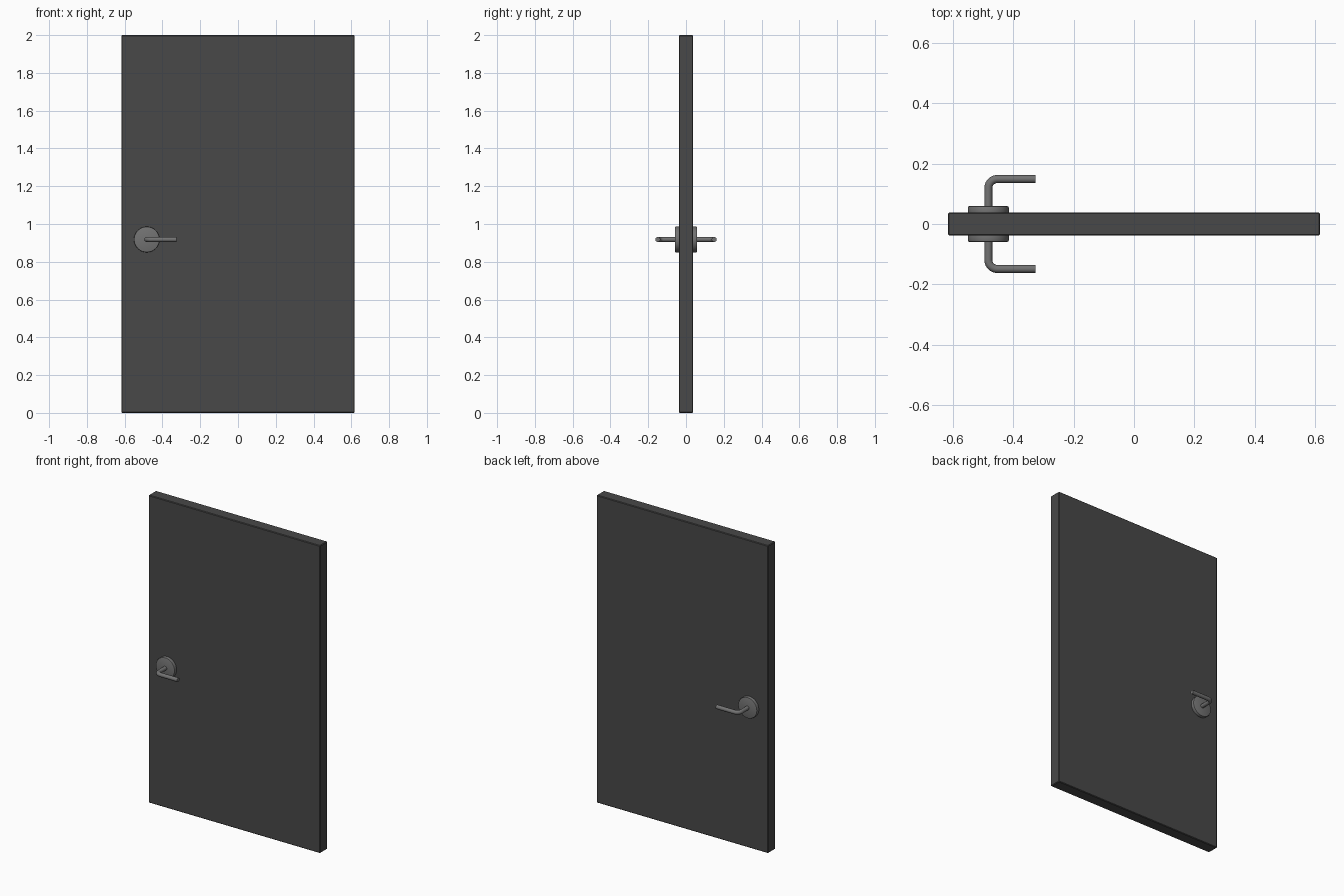
import bpy
from math import pi, sin, cos, radians
from mathutils import Vector

cube = bpy.data.objects.get("Cube")
if cube:
    bpy.data.objects.remove(cube, do_unlink=True)


def make_material(name, value):
    mat = bpy.data.materials.new(name)
    mat.use_nodes = True
    color = (value, value, value, 1)
    mat.diffuse_color = color
    mat.node_tree.nodes["Principled BSDF"].inputs["Base Color"].default_value = color
    return mat


def finish(obj, name, mat, bevel=0.0, segments=2):
    obj.name = name
    obj.data.materials.append(mat)
    if bevel:
        mod = obj.modifiers.new("soft edges", "BEVEL")
        mod.width = bevel
        mod.segments = segments
        mod.limit_method = "ANGLE"
        mod.angle_limit = radians(40)
    bpy.ops.object.select_all(action="DESELECT")
    obj.select_set(True)
    bpy.context.view_layer.objects.active = obj
    if bevel:
        bpy.ops.object.modifier_apply(modifier="soft edges")
    bpy.ops.object.shade_smooth_by_angle(angle=radians(35))


door_grey = make_material("charcoal door", 0.065)
metal_grey = make_material("grey metal", 0.17)

WIDTH, THICK, HEIGHT = 1.234, 0.076, 2.0
PIVOT_X, PIVOT_Z = -0.483, 0.918
LEVER_Y, LEVER_END = 0.149, -0.326
TUBE, BEND = 0.0132, 0.03

# Door slab
bpy.ops.mesh.primitive_cube_add(size=1, location=(0, 0, HEIGHT / 2))
door = bpy.context.object
door.scale = (WIDTH, THICK, HEIGHT)
bpy.ops.object.transform_apply(location=False, rotation=False, scale=True)
finish(door, "door_slab", door_grey, 0.004, 1)


def add_rose(side, name):
    """Round plate on one face of the door."""
    bpy.ops.mesh.primitive_cylinder_add(
        vertices=48, radius=0.068, depth=0.03,
        location=(PIVOT_X, side * 0.044, PIVOT_Z), rotation=(pi / 2, 0, 0))
    finish(bpy.context.object, name, metal_grey, 0.004)


def add_lever(side, name):
    """Round bar that leaves the plate and bends along the door."""
    path = [Vector((PIVOT_X, side * 0.03, PIVOT_Z))]
    for i in range(11):
        a = pi / 2 * i / 10
        path.append(Vector((PIVOT_X + BEND * (1 - cos(a)),
                            side * (LEVER_Y - BEND * (1 - sin(a))), PIVOT_Z)))
    path.append(Vector((LEVER_END, side * LEVER_Y, PIVOT_Z)))

    curve = bpy.data.curves.new(name, "CURVE")
    curve.dimensions = "3D"
    curve.bevel_depth = TUBE
    curve.bevel_resolution = 4
    curve.use_fill_caps = True
    spline = curve.splines.new("POLY")
    spline.points.add(len(path) - 1)
    for point, co in zip(spline.points, path):
        point.co = (*co, 1)
    obj = bpy.data.objects.new(name, curve)
    bpy.context.collection.objects.link(obj)
    bpy.ops.object.select_all(action="DESELECT")
    obj.select_set(True)
    bpy.context.view_layer.objects.active = obj
    bpy.ops.object.convert(target="MESH")
    finish(bpy.context.object, name, metal_grey)


# Matching handle on both faces
for side, label in ((-1, "front"), (1, "back")):
    add_rose(side, label + "_handle_plate")
    add_lever(side, label + "_handle_lever")
